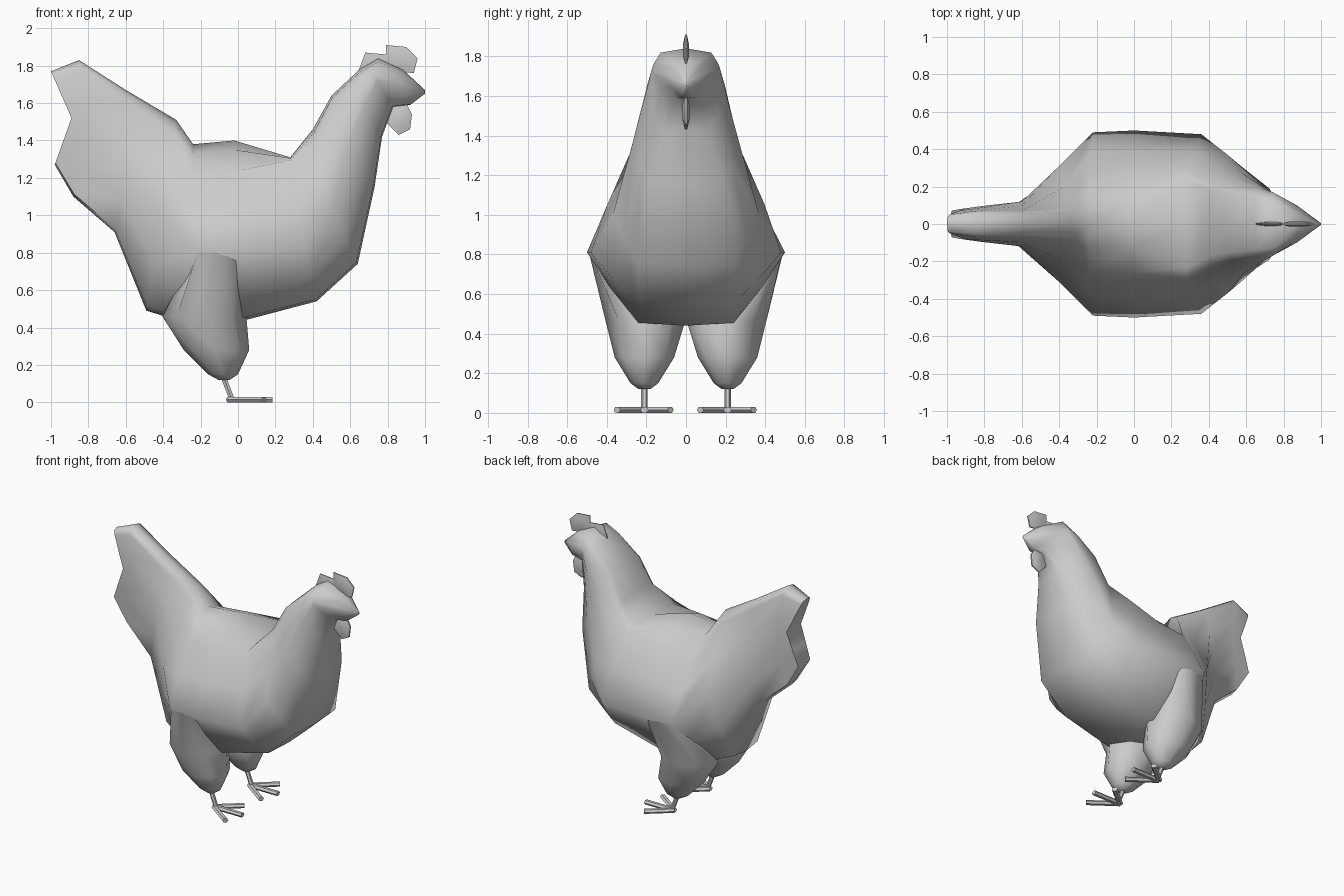
import bpy, bmesh, math
from mathutils import Vector

cube = bpy.data.objects.get("Cube")
if cube:
    bpy.data.objects.remove(cube, do_unlink=True)

grey = bpy.data.materials.new("plain grey")
grey.use_nodes = True
GREY = (0.6, 0.6, 0.6, 1)
grey.diffuse_color = GREY
grey.node_tree.nodes["Principled BSDF"].inputs["Base Color"].default_value = GREY


def loft(name, rings, angle=40):
    """Skin a row of rings and cap both ends with cross strips."""
    bm = bmesh.new()
    loops = [[bm.verts.new(p) for p in ring] for ring in rings]
    n = len(loops[0])
    for a, b in zip(loops, loops[1:]):
        for i in range(n):
            j = (i + 1) % n
            bm.faces.new((a[i], a[j], b[j], b[i]))
    for r in (loops[0], loops[-1]):
        for i in range(n // 2):
            corners = dict.fromkeys((r[i], r[i + 1], r[n - i - 1], r[-i]))
            bm.faces.new(list(corners))
    bmesh.ops.remove_doubles(bm, verts=bm.verts, dist=0.0005)
    bmesh.ops.recalc_face_normals(bm, faces=bm.faces)
    mesh = bpy.data.meshes.new(name)
    bm.to_mesh(mesh)
    bm.free()
    mesh.materials.append(grey)
    obj = bpy.data.objects.new(name, mesh)
    bpy.context.collection.objects.link(obj)
    bpy.ops.object.select_all(action='DESELECT')
    obj.select_set(True)
    bpy.context.view_layer.objects.active = obj
    bpy.ops.object.shade_smooth_by_angle(angle=math.radians(angle))


def body_ring(top, mid, low, wt, wm, wl, drop=.14, cap=.8):
    """Closed section: crown, cap, shoulder, flank, belly and keel."""
    crown, m, keel = (Vector((p[0], 0, p[1])) for p in (top, mid, low))

    def side_point(a, b, t, width):
        p = a.lerp(b, t)
        p.y = width
        return p

    side = [
        side_point(crown, m, drop * .3, wt * cap),
        side_point(crown, m, drop, wt),
        side_point(crown, m, .5 + drop / 2, (wt + wm) * .515),
        side_point(m, m, 0, wm),
        side_point(m, keel, .5, (wm + wl) * .51),
        side_point(keel, m, .04, wl),
    ]
    flip = [Vector((p.x, -p.y, p.z)) for p in reversed(side)]
    return [crown] + side + [keel] + flip


# Body from tail to beak: top, middle and bottom point, half widths, shoulder shape
sections = [
    ((-1.0, 1.77), (-.89, 1.52), (-.98, 1.27), .05, .085, .07),
    ((-.85, 1.83), (-.82, 1.48), (-.88, 1.1), .07, .095, .06),
    ((-.6, 1.67), (-.6, 1.28), (-.66, .91), .07, .12, .09),
    ((-.33, 1.51), (-.4, 1.0), (-.49, .49), .08, .31, .15),
    ((-.24, 1.38), (-.22, .81), (-.36, .45), .25, .49, .2, .28, .5),
    ((-.02, 1.4), (0, .81), (.04, .44), .26, .5, .24, .28, .5),
    ((.28, 1.31), (.36, .81), (.42, .54), .29, .48, .24, .03),
    ((.4, 1.46), (.5, 1.0), (.64, .74), .22, .37, .24),
    ((.5, 1.64), (.58, 1.36), (.73, 1.15), .19, .27, .19),
    ((.65, 1.78), (.67, 1.58), (.77, 1.42), .17, .21, .11, .25),
    ((.75, 1.84), (.74, 1.72), (.83, 1.58), .16, .17, .05, .6),
    ((.88, 1.78), (.87, 1.68), (.92, 1.59), .07, .1, .03, .4),
    ((1.0, 1.67), (1.0, 1.66), (1.0, 1.65), .001, .004, .001),
]
loft("body", [body_ring(*s) for s in sections], 65)


def lens(name, outline, thick):
    """Flat plate that swells towards its middle."""
    rim = [Vector((x, 0, z)) for x, z in outline]
    mid = sum(rim, Vector()) / len(rim)
    layers = ((.45, -thick), (1, -thick * .3), (1, thick * .3), (.45, thick))
    loft(name, [[mid + (p - mid) * k + Vector((0, y, 0)) for p in rim] for k, y in layers])


# Comb and wattle on the centre line
lens("comb_back", [(.64, 1.76), (.68, 1.87), (.79, 1.86), (.83, 1.77)], .01)
lens("comb_front", [(.79, 1.79), (.79, 1.91), (.9, 1.9), (.96, 1.84), (.94, 1.76), (.85, 1.77)], .014)
lens("wattle", [(.79, 1.5), (.86, 1.43), (.92, 1.46), (.93, 1.54), (.9, 1.6), (.83, 1.6)], .018)


def oval(cx, cy, z, hx, hy, power=1):
    """Eight-point ring; a low power makes it boxier."""
    ring = []
    for i in range(8):
        c, s = math.cos(i * math.pi / 4), math.sin(i * math.pi / 4)
        ring.append((cx + hx * math.copysign(abs(c) ** power, c),
                     cy + hy * math.copysign(abs(s) ** power, s), z))
    return ring


def bar(name, a, b, radius, flat=1):
    """Six-sided stick, optionally squashed in height."""
    a, b = Vector(a), Vector(b)
    along = (b - a).normalized()
    side = along.cross(Vector((0, 0, 1))).normalized() * radius
    up = side.cross(along) * flat
    turns = [i * math.pi / 3 for i in range(6)]
    loft(name, [[c + side * math.cos(t) + up * math.sin(t) for t in turns] for c in (a, b)])


# Thighs, shanks and three-toed feet
for label, s in (("left", 1), ("right", -1)):
    loft(label + "_thigh", [
        oval(-.11, s * .43, .81, .11, .06, .2),
        oval(-.18, s * .205, .46, .225, .2, 1.2),
        oval(-.115, s * .21, .28, .175, .15),
        oval(-.08, s * .21, .15, .08, .07),
        oval(-.075, s * .21, .12, .03, .03),
    ], 70)
    bar(label + "_shank", (-.08, s * .21, .14), (-.03, s * .21, .01), .016)
    for toe, degrees, length in (("near", -36, .235), ("middle", 0, .235), ("far", 40, .205)):
        t = math.radians(degrees)
        root = Vector((-.05, s * .21, .015))
        tip = root + Vector((math.cos(t), math.sin(t), 0)) * length
        bar(f"{label}_{toe}_toe", root, tip, .021, .8)
